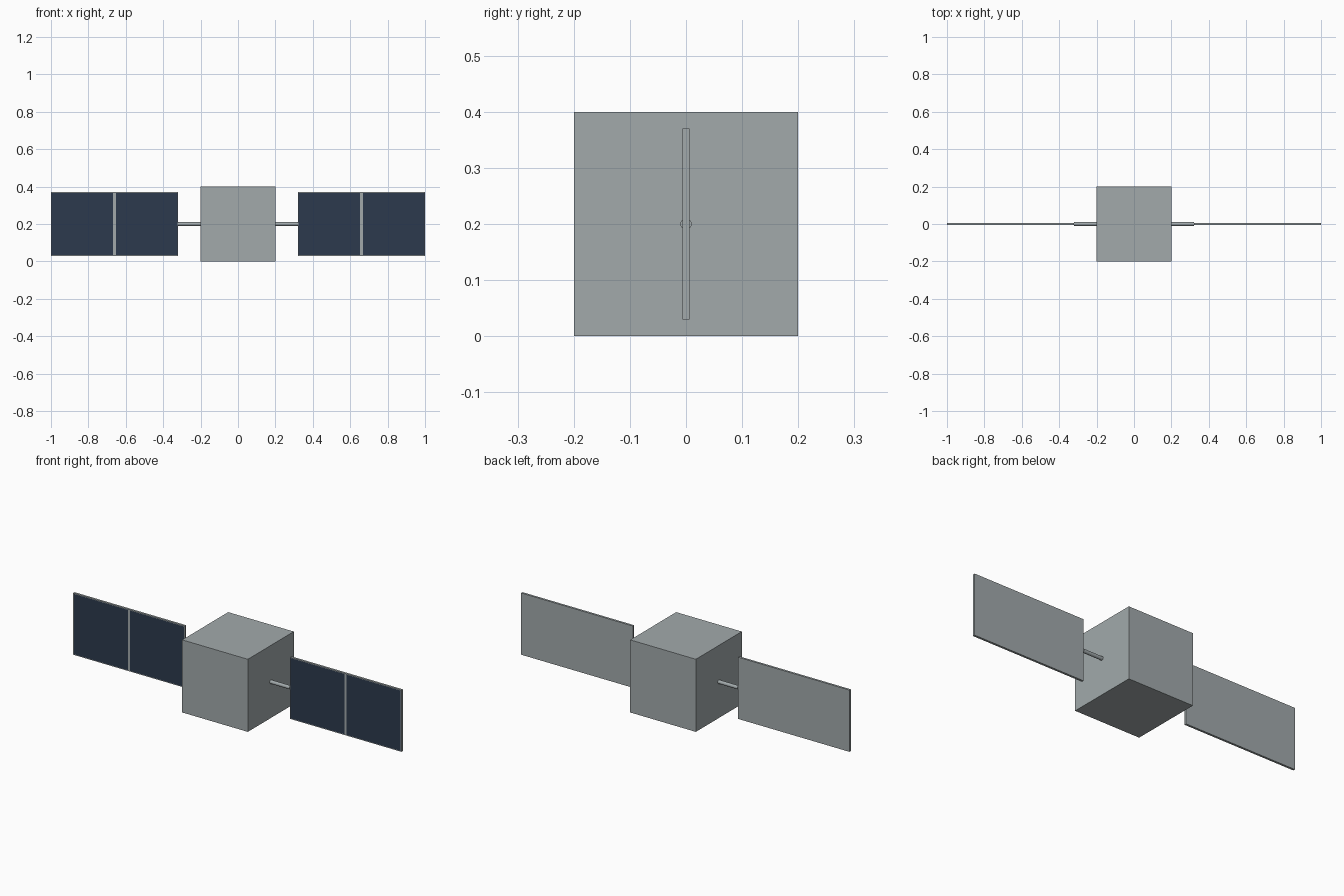
import bpy
import bmesh
from mathutils import Matrix, Vector

cube = bpy.data.objects.get("Cube")
if cube:
    bpy.data.objects.remove(cube, do_unlink=True)


def material(name, rgb):
    mat = bpy.data.materials.new(name)
    mat.use_nodes = True
    mat.diffuse_color = (*rgb, 1)
    mat.node_tree.nodes["Principled BSDF"].inputs["Base Color"].default_value = (*rgb, 1)
    return mat


GREY = material("light grey metal", (0.36, 0.40, 0.41))
NAVY = material("navy solar cell", (0.025, 0.042, 0.075))

MID_Z = 0.2


def add_object(name, bm, *mats):
    bmesh.ops.recalc_face_normals(bm, faces=bm.faces)
    mesh = bpy.data.meshes.new(name)
    bm.to_mesh(mesh)
    bm.free()
    for mat in mats:
        mesh.materials.append(mat)
    obj = bpy.data.objects.new(name, mesh)
    bpy.context.collection.objects.link(obj)
    return obj


def box(size, centre):
    bm = bmesh.new()
    bmesh.ops.create_cube(bm, size=1, matrix=Matrix.Translation(centre) @ Matrix.Diagonal((*size, 1)))
    return bm


def slice_at(bm, axis, value):
    normal = Vector((0, 0, 0))
    normal[axis] = 1
    bmesh.ops.bisect_plane(bm, geom=bm.verts[:] + bm.edges[:] + bm.faces[:],
                           plane_co=normal * value, plane_no=normal)


# Cubic body
add_object("body", box((0.4, 0.4, 0.4), (0, 0, MID_Z)), GREY)

INNER, OUTER = 0.32, 1.0
CENTRE = (INNER + OUTER) / 2
LENGTH, HEIGHT, THICK = OUTER - INNER, 0.34, 0.012
RIM, HALF_BAR = 0.004, 0.007

for side, sign in (("left", 1), ("right", -1)):
    # Round boom joining body and panel
    bm = bmesh.new()
    start = 0.19
    place = Matrix.Translation((sign * (start + INNER) / 2, 0, MID_Z)) @ Matrix.Rotation(1.570796, 4, "Y")
    bmesh.ops.create_cone(bm, cap_ends=True, segments=16, radius1=0.01, radius2=0.01,
                          depth=INNER - start, matrix=place)
    boom = add_object(side + "_boom", bm, GREY)
    for face in boom.data.polygons:
        face.use_smooth = len(face.vertices) == 4

    # Panel with two framed cell fields on its front
    bm = box((LENGTH, THICK, HEIGHT), (sign * CENTRE, 0, MID_Z))
    half = LENGTH / 2 - RIM
    for offset in (-half, -HALF_BAR, HALF_BAR, half):
        slice_at(bm, 0, sign * CENTRE + offset)
    half_z = HEIGHT / 2 - RIM
    for offset in (-half_z, half_z):
        slice_at(bm, 2, MID_Z + offset)
    bm.normal_update()
    for face in bm.faces:
        c = face.calc_center_median()
        across = abs(c.x - sign * CENTRE)
        if face.normal.y < -0.5 and HALF_BAR < across < half and abs(c.z - MID_Z) < half_z:
            face.material_index = 1
    add_object(side + "_solar_panel", bm, GREY, NAVY)
